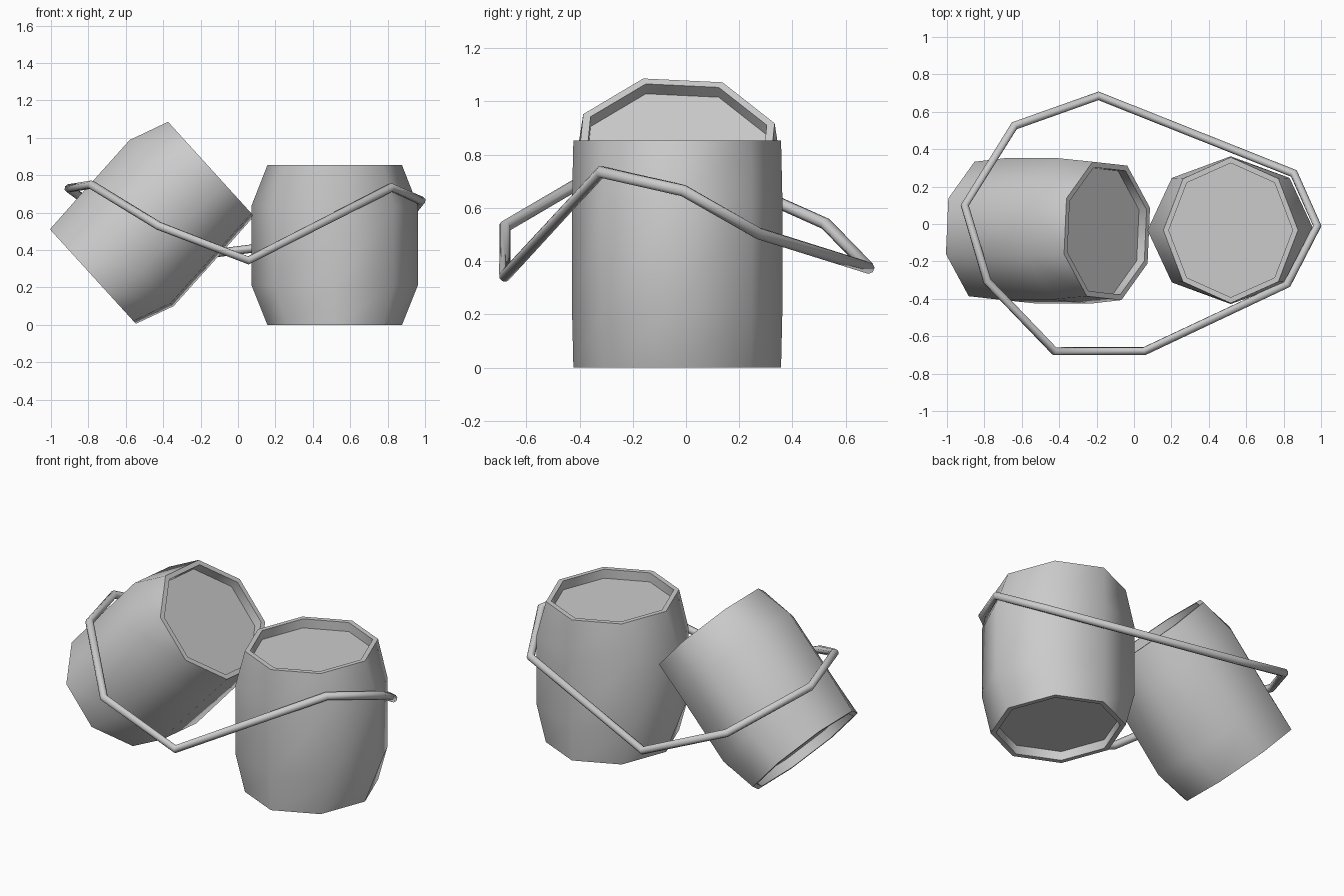
import bpy, bmesh
from math import sin, cos, pi, radians

if "Cube" in bpy.data.objects:
    bpy.data.objects.remove(bpy.data.objects["Cube"])

SIDES = 8
HALF = 0.427        # half the barrel height
RIM = 0.92          # inner rim size relative to outer rim
RECESS = 0.055      # depth of the sunken lids
END = (0.36, 0.39)  # end radii in x and y


def barrel(name, loc, tilt, phase, belly, shift):
    """Octagonal barrel with bulged middle and a sunken lid at both ends."""
    inner = (END[0] * RIM, END[1] * RIM)
    # (height, radii, sideways shift) from bottom lid to top lid
    rings = [(-HALF + RECESS, inner, 0), (-HALF, inner, 0), (-HALF, END, 0),
             (-0.215, belly, shift), (0.21, belly, -shift),
             (HALF, END, 0), (HALF, inner, 0), (HALF - RECESS, inner, 0)]
    bm = bmesh.new()
    loops = []
    for z, (rx, ry), dx in rings:
        angles = [phase + 2 * pi * i / SIDES for i in range(SIDES)]
        loops.append([bm.verts.new((rx * cos(a) + dx, ry * sin(a), z)) for a in angles])
    for lo, hi in zip(loops, loops[1:]):
        for i in range(SIDES):
            j = (i + 1) % SIDES
            bm.faces.new((lo[i], lo[j], hi[j], hi[i]))
    bm.faces.new(loops[0][::-1])
    bm.faces.new(loops[-1])
    bmesh.ops.recalc_face_normals(bm, faces=bm.faces)
    mesh = bpy.data.meshes.new(name)
    bm.to_mesh(mesh)
    bm.free()
    ob = bpy.data.objects.new(name, mesh)
    bpy.context.collection.objects.link(ob)
    ob.location = loc
    ob.rotation_euler = (0, tilt, 0)
    bpy.ops.object.select_all(action='DESELECT')
    ob.select_set(True)
    bpy.context.view_layer.objects.active = ob
    bpy.ops.object.shade_smooth_by_angle(angle=radians(50))
    return ob


# Upright barrel on the right, leaning barrel on the left
barrel("upright_barrel", (0.517, -0.033, HALF), 0, 0, (0.445, 0.395), 0)
barrel("leaning_barrel", (-0.46, -0.037, 0.546), radians(47.7), radians(18.5),
       (0.407, 0.41), 0.0215)

# Rope looped around both barrels
path = [(-0.19, 0.685, 0.375), (-0.64, 0.525, 0.54), (-0.905, 0.10, 0.73),
        (-0.785, -0.305, 0.75), (-0.425, -0.68, 0.53), (0.055, -0.68, 0.345),
        (0.82, -0.32, 0.735), (0.98, -0.01, 0.665), (0.855, 0.27, 0.505)]
curve = bpy.data.curves.new("rope", 'CURVE')
curve.dimensions = '3D'
curve.bevel_depth = 0.023
curve.bevel_resolution = 2
spline = curve.splines.new('POLY')
spline.points.add(len(path) - 1)
for point, co in zip(spline.points, path):
    point.co = (*co, 1)
spline.use_cyclic_u = True
rope = bpy.data.objects.new("rope", curve)
bpy.context.collection.objects.link(rope)
